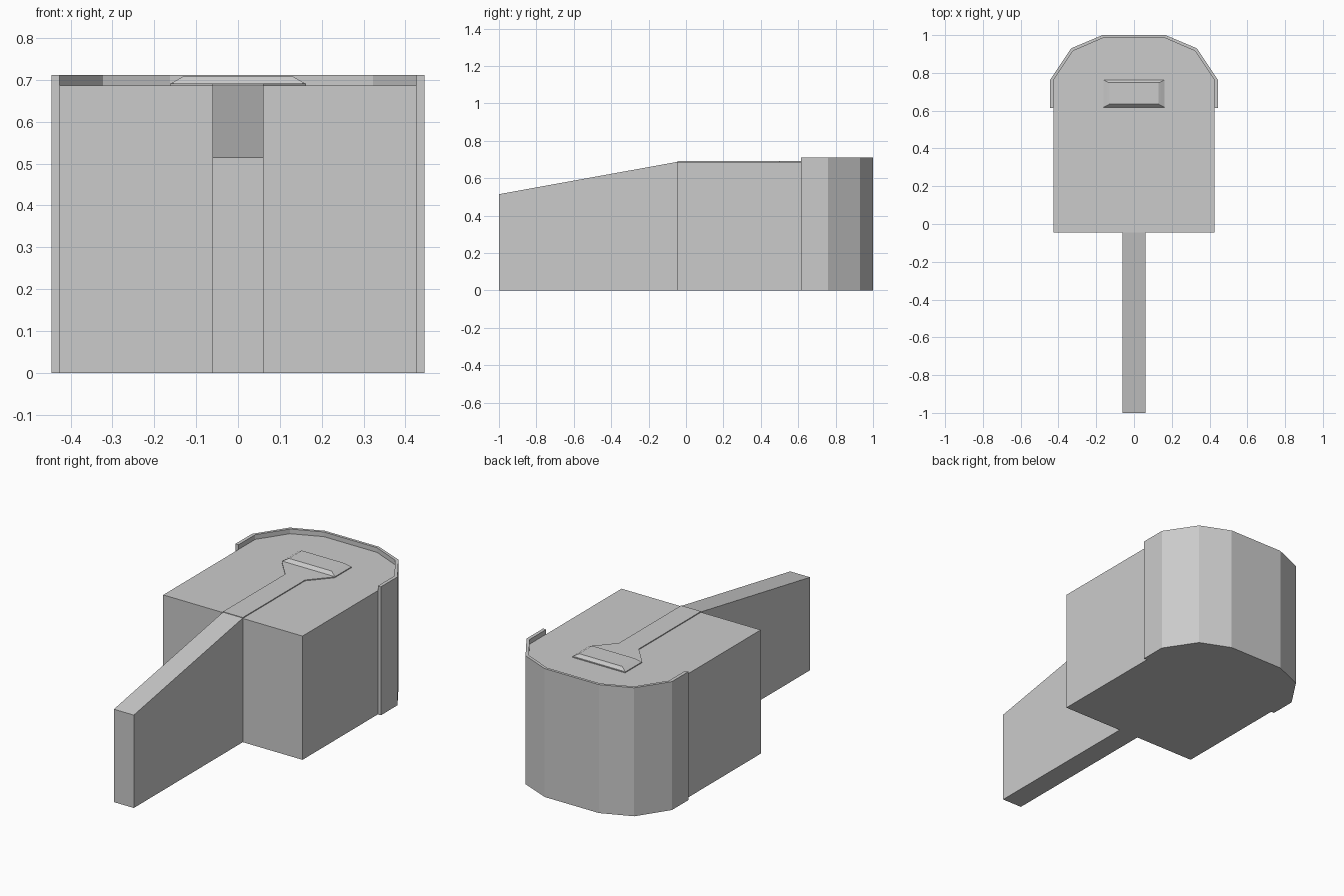
import bpy, bmesh
from mathutils import Vector

if "Cube" in bpy.data.objects:
    bpy.data.objects.remove(bpy.data.objects["Cube"])


def make(name, loops):
    """Solid skinned through equal-length point loops, capped at both ends."""
    bm = bmesh.new()
    rings = [[bm.verts.new(Vector(p)) for p in loop] for loop in loops]
    n = len(rings[0])
    for a, b in zip(rings, rings[1:]):
        for i in range(n):
            j = (i + 1) % n
            bm.faces.new((a[i], a[j], b[j], b[i]))
    bm.faces.new(rings[0][::-1])
    bm.faces.new(rings[-1])
    bmesh.ops.recalc_face_normals(bm, faces=bm.faces)
    mesh = bpy.data.meshes.new(name)
    bm.to_mesh(mesh)
    bm.free()
    ob = bpy.data.objects.new(name, mesh)
    bpy.context.collection.objects.link(ob)
    return ob


def mirrored(half):
    """Complete a right-hand outline with its mirror image."""
    return half + [(-x, y) for x, y in reversed(half)]


def prism(name, outline, z0, z1):
    return make(name, [[(x, y, z) for x, y in outline] for z in (z0, z1)])


def rect(x, y0, y1, z):
    return [(-x, y0, z), (x, y0, z), (x, y1, z), (-x, y1, z)]


# main block with faceted rear
inner = [(0.427, 0.615), (0.427, 0.76), (0.323, 0.916), (0.163, 0.985)]
outer = [(0.446, 0.615), (0.446, 0.76), (0.333, 0.93), (0.167, 1.0)]
prism("body", mirrored([(0.427, -0.045)] + inner), 0, 0.686)

# thin wall wrapped around the rear, standing above the body as a lip
wall = mirrored(outer) + mirrored(inner)[::-1]
prism("rear_wall", wall, 0, 0.712)

# tapered front fin
side = [(-1, 0), (-1, 0.515), (-0.045, 0.688), (-0.045, 0)]
make("front_fin", [[(x, y, z) for y, z in side] for x in (-0.061, 0.061)])

# raised strip that flares into the rear plate
strip = mirrored([(0.061, -0.045), (0.061, 0.5), (0.162, 0.615), (0.162, 0.765)])
prism("top_strip", strip, 0.68, 0.691)

# bevelled pad on the plate
make("raised_pad", [rect(0.161, 0.618, 0.762, 0.691),
                    rect(0.142, 0.628, 0.752, 0.702),
                    rect(0.131, 0.634, 0.748, 0.708)])
